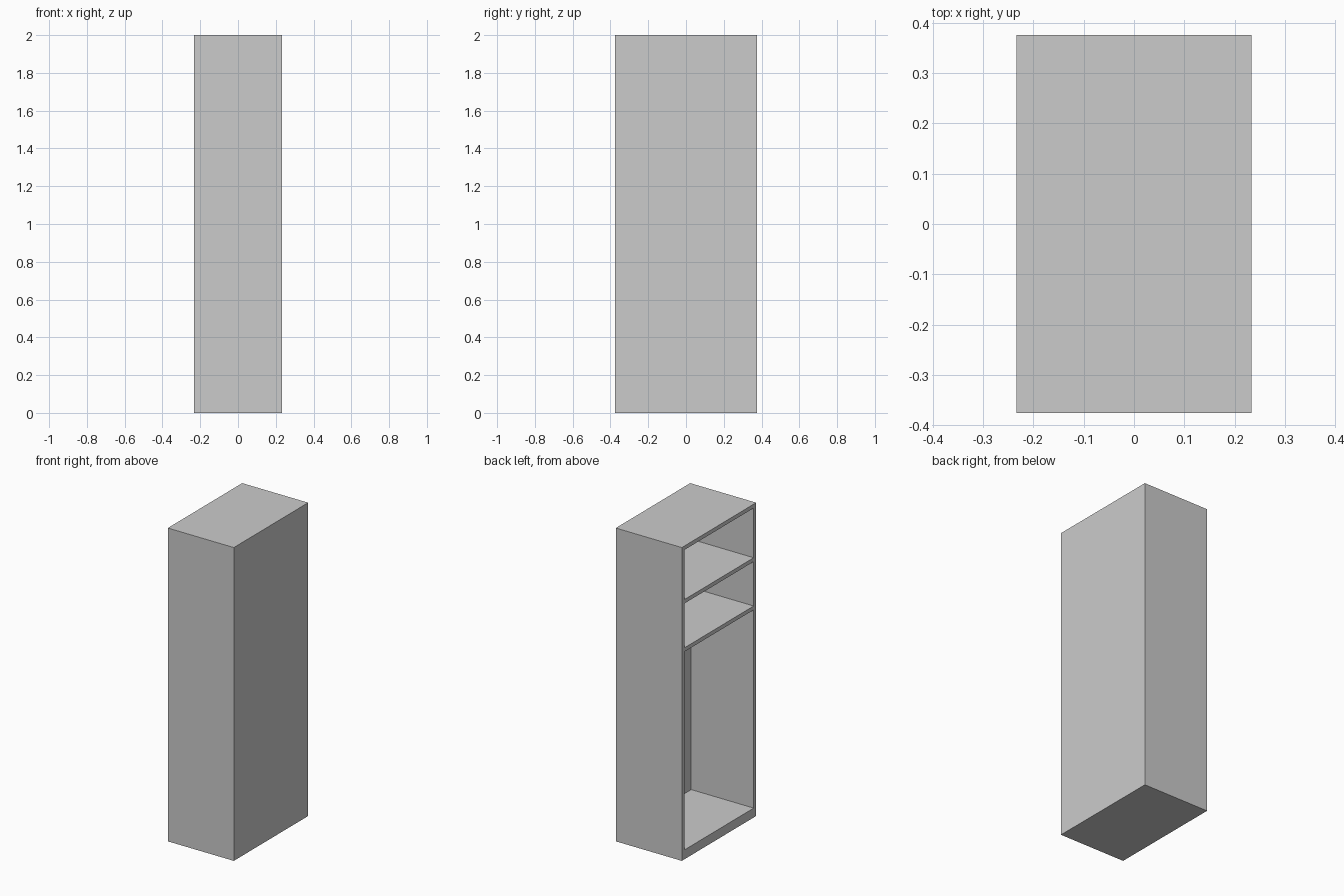
import bpy

if "Cube" in bpy.data.objects:
    bpy.data.objects.remove(bpy.data.objects["Cube"])

W, D, H = 0.466, 0.75, 2.0   # x, y, z extents
T = 0.025                    # board thickness
BASE = 0.06                  # height of the base


def box(name, lo, hi):
    bpy.ops.mesh.primitive_cube_add(size=1, location=[(a + b) / 2 for a, b in zip(lo, hi)])
    ob = bpy.context.object
    ob.name = ob.data.name = name
    for v in ob.data.vertices:
        v.co = [c * (b - a) for c, a, b in zip(v.co, lo, hi)]
    return ob


x, y = W / 2, D / 2

# outer boards; the cabinet is open towards -x
for name, s in (("front_side_panel", -1), ("back_side_panel", 1)):
    ys = sorted((s * y, s * (y - T)))
    box(name, (-x, ys[0], 0), (x, ys[1], H))
box("rear_panel", (x - T, -y + T, 0), (x, y - T, H))

# base, shelves and top fit between the side panels
for name, z0, z1 in (("base", 0, BASE),
                     ("lower_shelf", 1.325, 1.35),
                     ("upper_shelf", 1.633, 1.658),
                     ("top_panel", H - T, H)):
    box(name, (-x, -y + T, z0), (x - T, y - T, z1))
